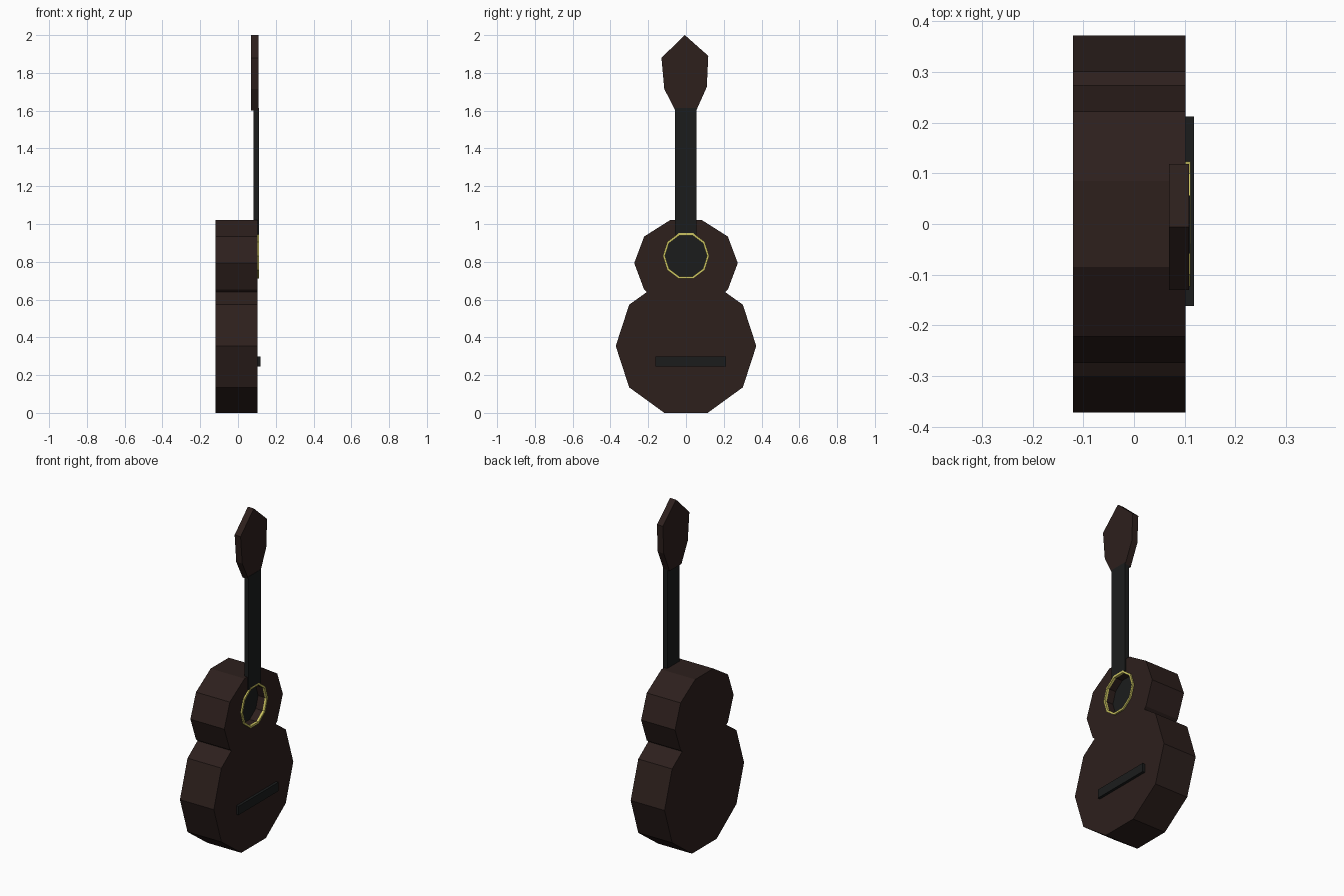
import bpy, bmesh
from math import cos, sin, pi

if "Cube" in bpy.data.objects:
    bpy.data.objects.remove(bpy.data.objects["Cube"])


def material(name, rgb):
    m = bpy.data.materials.new(name)
    m.diffuse_color = (*rgb, 1)
    m.use_nodes = True
    m.node_tree.nodes["Principled BSDF"].inputs["Base Color"].default_value = m.diffuse_color
    return m


BROWN = material("dark_wood", (0.026, 0.014, 0.012))
BLACK = material("black_wood", (0.011, 0.012, 0.012))
GOLD = material("gold", (0.60, 0.55, 0.12))


def decagon(zc, ry, rz):
    return [(ry * cos(i * pi / 5), zc + rz * sin(i * pi / 5)) for i in range(10)]


def finish(bm, name, mat):
    bmesh.ops.recalc_face_normals(bm, faces=bm.faces)
    me = bpy.data.meshes.new(name)
    bm.to_mesh(me)
    bm.free()
    me.materials.append(mat)
    ob = bpy.data.objects.new(name, me)
    bpy.context.collection.objects.link(ob)
    return ob


def extrude(name, outline, x0, x1, mat):
    """Prism from a (y, z) outline, extruded along x."""
    bm = bmesh.new()
    face = bm.faces.new([bm.verts.new((x0, y, z)) for y, z in outline])
    res = bmesh.ops.extrude_face_region(bm, geom=[face])
    verts = [v for v in res["geom"] if isinstance(v, bmesh.types.BMVert)]
    bmesh.ops.translate(bm, verts=verts, vec=(x1 - x0, 0, 0))
    return finish(bm, name, mat)


def rect(y0, y1, z0, z1):
    return [(y0, z0), (y1, z0), (y1, z1), (y0, z1)]


# Body: two ten-sided bouts meeting at the waist
lower = decagon(0.354, 0.372, 0.372)
upper = decagon(0.793, 0.274, 0.239)
half = [lower[8], lower[9], lower[0], lower[1], (0.207, 0.640),
        upper[9], upper[0], upper[1], upper[2]]
body = extrude("body", half + [(-y, z) for y, z in reversed(half)], -0.12, 0.102, BROWN)

# Sound hole cut into the body
HOLE_Z, HOLE_R, FLOOR = 0.831, 0.114, 0.05
cutter = extrude("hole_cutter", decagon(HOLE_Z, HOLE_R, HOLE_R * 1.03), FLOOR, 0.2, BROWN)
cutter.hide_render = True
mod = body.modifiers.new("sound_hole", 'BOOLEAN')
mod.operation, mod.solver, mod.object = 'DIFFERENCE', 'EXACT', cutter
bpy.context.view_layer.objects.active = body
bpy.ops.object.modifier_apply(modifier=mod.name)
bpy.data.objects.remove(cutter)

# Dark floor of the sound hole
extrude("hole_floor", decagon(HOLE_Z, HOLE_R, HOLE_R * 1.03), FLOOR - 0.01, FLOOR + 0.002, BLACK)

# Gold ring around the hole
bm = bmesh.new()
section = [(0.111, 0.098), (0.123, 0.098), (0.123, 0.111), (0.111, 0.111)]
loops = [[bm.verts.new((x, y, z)) for y, z in decagon(HOLE_Z, r, r * 1.03)]
         for r, x in section]
for a, b in zip(loops, loops[1:] + loops[:1]):
    for i in range(10):
        j = (i + 1) % 10
        bm.faces.new((a[i], a[j], b[j], b[i]))
finish(bm, "sound_hole_ring", GOLD)

# Neck, bridge and head
extrude("neck", rect(-0.058, 0.056, 0.945, 1.615), 0.083, 0.110, BLACK)
extrude("bridge", rect(-0.162, 0.212, 0.246, 0.298), 0.095, 0.118, BLACK)
extrude("head", [(-0.056, 1.60), (0.054, 1.60), (0.110, 1.725), (0.118, 1.89),
                 (-0.006, 2.0), (-0.130, 1.88), (-0.115, 1.715)], 0.069, 0.108, BROWN)
